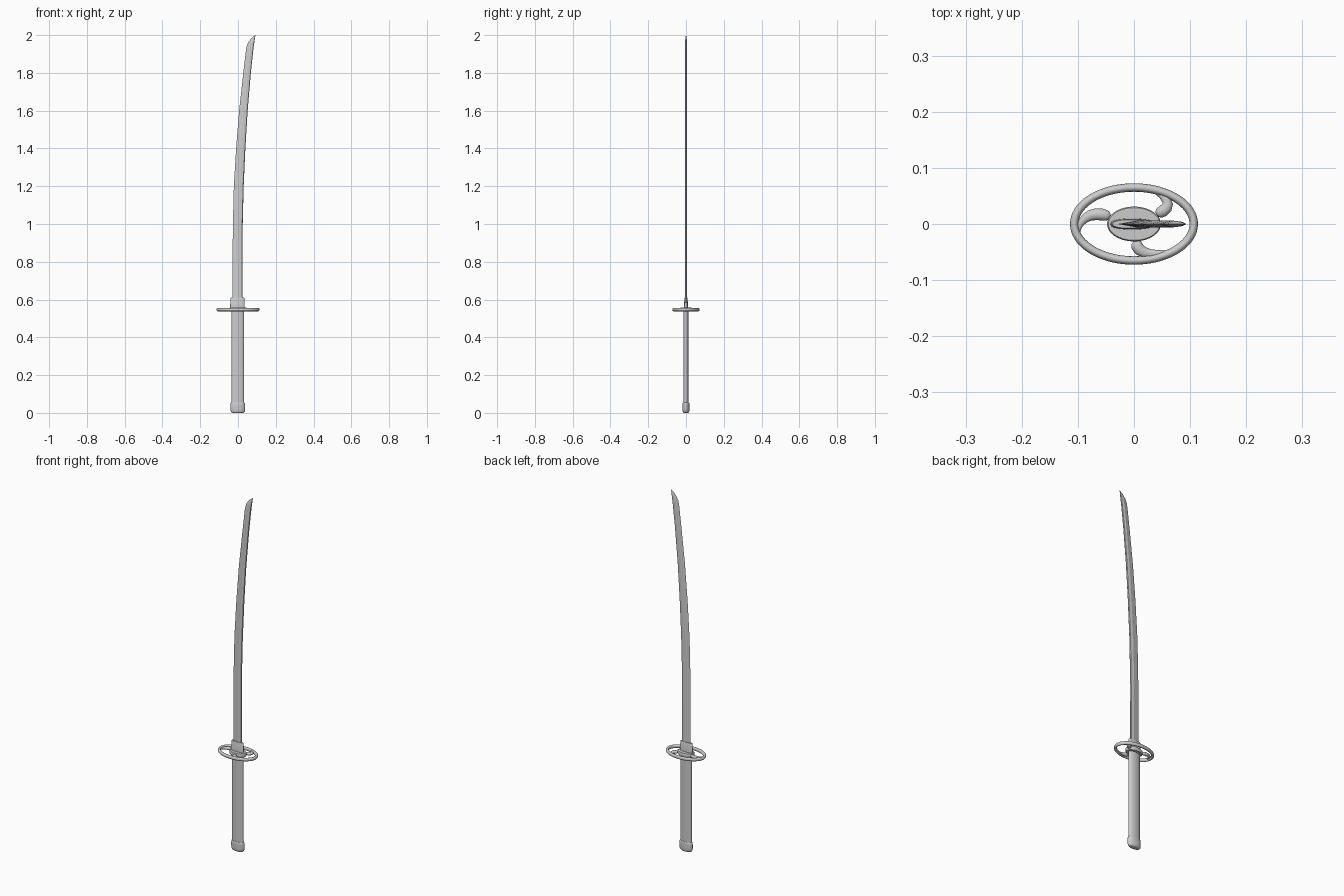
import bpy, bmesh, math
from math import sin, cos, pi, radians

if "Cube" in bpy.data.objects:
    bpy.data.objects.remove(bpy.data.objects["Cube"])


def loft(name, rings, smooth=True, angle=35):
    """Skin a list of equal-sized point rings and cap both ends."""
    bm = bmesh.new()
    loops = [[bm.verts.new(p) for p in r] for r in rings]
    n = len(rings[0])
    for a, b in zip(loops, loops[1:]):
        for i in range(n):
            j = (i + 1) % n
            bm.faces.new((a[i], a[j], b[j], b[i]))
    bm.faces.new(loops[0][::-1])
    bm.faces.new(loops[-1])
    bmesh.ops.recalc_face_normals(bm, faces=bm.faces)
    me = bpy.data.meshes.new(name)
    bm.to_mesh(me)
    bm.free()
    ob = bpy.data.objects.new(name, me)
    bpy.context.collection.objects.link(ob)
    if smooth:
        bpy.ops.object.select_all(action='DESELECT')
        ob.select_set(True)
        bpy.context.view_layer.objects.active = ob
        bpy.ops.object.shade_smooth_by_angle(angle=radians(angle))
    return ob


def oval(rx, ry, z, cx=0.0, n=48, power=1.0):
    """Elliptical ring; power below 1 makes it squarer."""
    def f(v):
        return math.copysign(abs(v) ** power, v)
    return [(cx + rx * f(cos(2 * pi * i / n)), ry * f(sin(2 * pi * i / n)), z)
            for i in range(n)]


def tube(name, points, radii, cyclic=False):
    """Rounded bar following a path, with a radius for each point."""
    cu = bpy.data.curves.new(name, 'CURVE')
    cu.dimensions = '3D'
    cu.bevel_depth = 1.0
    cu.bevel_resolution = 4
    cu.use_fill_caps = True
    sp = cu.splines.new('POLY')
    sp.points.add(len(points) - 1)
    for p, co, r in zip(sp.points, points, radii):
        p.co = (*co, 1)
        p.radius = r
    sp.use_cyclic_u = cyclic
    sp.use_smooth = True
    ob = bpy.data.objects.new(name, cu)
    bpy.context.collection.objects.link(ob)
    return ob


# Blade: (height, cutting edge x, spine x)
profile = [(0.57, -0.029, 0.024), (0.80, -0.029, 0.024), (1.00, -0.027, 0.025),
           (1.20, -0.022, 0.030), (1.40, -0.010, 0.039), (1.60, 0.006, 0.051),
           (1.80, 0.028, 0.068), (1.92, 0.042, 0.081), (1.945, 0.047, 0.084),
           (1.965, 0.056, 0.087), (1.985, 0.072, 0.090), (2.00, 0.092, 0.093)]
rings = []
for z, e, s in profile:
    w = s - e
    k = min(1, w / 0.035)
    ridge = e + 0.62 * w
    rings.append([(e, 0, z), (ridge, -0.006 * k, z), (s - 0.06 * w, -0.0045 * k, z),
                  (s, 0, z), (s - 0.06 * w, 0.0045 * k, z), (ridge, 0.006 * k, z)])
loft("blade", rings, angle=12)

# Collar at the base of the blade
loft("blade_collar", [oval(0.039, 0.010, 0.545, -0.003, power=0.8),
                      oval(0.037, 0.009, 0.606, -0.003, power=0.8),
                      oval(0.035, 0.0075, 0.610, -0.003, power=0.8)])

# Guard: outer ring, centre plate and three hooked spokes
GZ = 0.547
RX, RY = 0.114, 0.0725
N = 72
ring = [((RX - 0.0075) * cos(2 * pi * i / N), (RY - 0.0075) * sin(2 * pi * i / N), 0)
        for i in range(N)]
guard = tube("guard_ring", ring, [0.0075] * N, True)
guard.location.z = GZ
guard.scale.z = 1.25
loft("guard_plate", [oval(0.046, 0.029, GZ - 0.010), oval(0.048, 0.031, GZ - 0.007),
                     oval(0.048, 0.031, GZ + 0.007), oval(0.046, 0.029, GZ + 0.010)])

# Spoke path: (ring fraction, angle offset, thickness)
hook = [(0.42, -5, 0.003), (0.44, -4, 0.007), (0.48, -2, 0.0095), (0.55, -1, 0.0105),
        (0.64, 2, 0.0105), (0.72, 7, 0.0095), (0.78, 14, 0.008), (0.83, 22, 0.0065),
        (0.87, 30, 0.005), (0.91, 40, 0.003)]
for k in range(3):
    pts = []
    for r, a, _ in hook:
        t = radians(36 + 120 * k + a)
        pts.append((RX * r * cos(t), RY * r * sin(t), 0))
    spoke = tube(f"guard_spoke_{k + 1}", pts, [h[2] for h in hook])
    spoke.location.z = GZ
    spoke.scale.z = 0.85

# Handle
loft("handle", [oval(0.034, 0.0145, 0.04, -0.001), oval(0.034, 0.0145, 0.545, -0.001)])

# Pommel cap with rounded ends
cap = [(0.0, 0.70), (0.002, 0.82), (0.006, 0.92), (0.013, 0.99), (0.022, 1.0),
       (0.040, 1.0), (0.049, 0.98), (0.053, 0.94), (0.055, 0.88)]
loft("pommel_cap", [oval(0.039 * s, 0.0185 * s, z, -0.001) for z, s in cap], angle=50)
